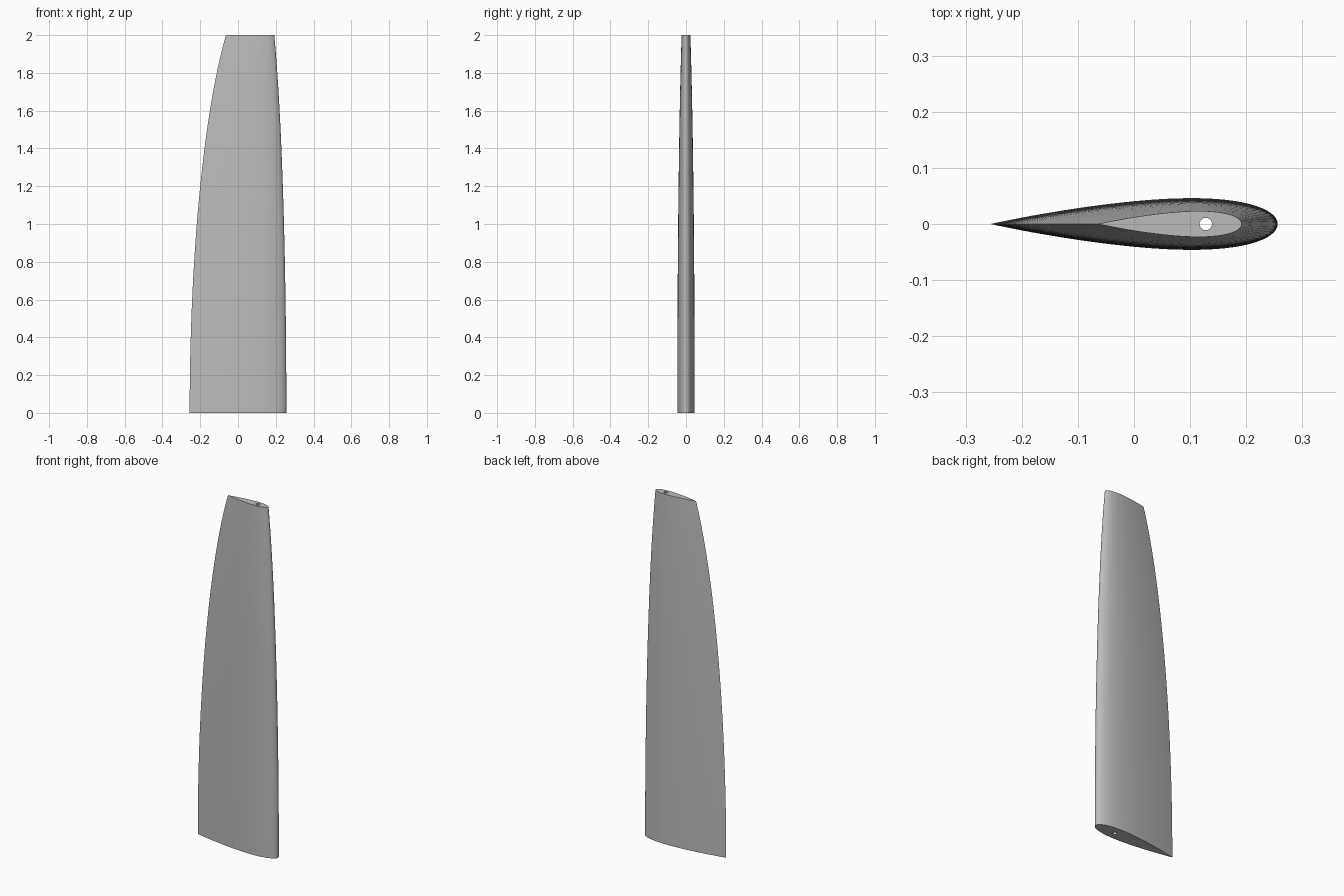
import bpy, bmesh, math

cube = bpy.data.objects.get("Cube")
if cube:
    bpy.data.objects.remove(cube, do_unlink=True)

HEIGHT, ROOT_CHORD, PIVOT_X = 2.0, 0.512, 0.128
THICKNESS, HOLE_RADIUS = 0.18, 0.011
ELLIPSE_LENGTH = HEIGHT / math.sqrt(0.75)   # chord halves at the tip
SIDE_STEPS, LAYERS, HOLE_SIDES = 40, 40, 32


def half_thickness(t):
    """Symmetric foil thickness at chord fraction t, closed at the tail."""
    return 5 * THICKNESS * (0.2969 * math.sqrt(t) - 0.126 * t - 0.3516 * t**2
                            + 0.2843 * t**3 - 0.1036 * t**4)


def foil_section():
    """Closed outline around the foil, tail to nose and back."""
    points = []
    for i in range(2 * SIDE_STEPS):
        angle = math.pi * i / SIDE_STEPS
        t = (1 + math.cos(angle)) / 2
        side = 1 if i <= SIDE_STEPS else -1
        points.append((0.25 - t, side * half_thickness(t)))
    return points


def add_ring(bm, points, scale, z):
    return [bm.verts.new((PIVOT_X + x * scale, y * scale, z)) for x, y in points]


def skin(bm, rings):
    for low, high in zip(rings, rings[1:]):
        for i in range(len(low)):
            j = (i + 1) % len(low)
            bm.faces.new((low[i], low[j], high[j], high[i]))


def ring_edges(bm, ring):
    return [bm.edges.get((ring[i - 1], ring[i])) for i in range(len(ring))]


bm = bmesh.new()

# Outer skin with elliptical taper about the quarter-chord line
section = foil_section()
outer = []
for k in range(LAYERS + 1):
    z = HEIGHT * k / LAYERS
    chord = ROOT_CHORD * math.sqrt(1 - (z / ELLIPSE_LENGTH) ** 2)
    outer.append(add_ring(bm, section, chord, z))
skin(bm, outer)

# Rod hole running the full height
circle = [(math.cos(math.tau * i / HOLE_SIDES), math.sin(math.tau * i / HOLE_SIDES))
          for i in range(HOLE_SIDES)]
hole = [add_ring(bm, circle, HOLE_RADIUS, z) for z in (0, HEIGHT)]
skin(bm, hole)

# Flat end caps around the hole
for end in (0, -1):
    edges = ring_edges(bm, outer[end]) + ring_edges(bm, hole[end])
    bmesh.ops.triangle_fill(bm, edges=edges, use_beauty=True, use_dissolve=False)

bmesh.ops.recalc_face_normals(bm, faces=bm.faces)
mesh = bpy.data.meshes.new("foil_blade")
bm.to_mesh(mesh)
bm.free()

blade = bpy.data.objects.new("foil_blade", mesh)
bpy.context.collection.objects.link(blade)

# Plain grey finish
grey = bpy.data.materials.new("light_grey")
grey.use_nodes = True
grey.diffuse_color = (0.5, 0.5, 0.5, 1)
grey.node_tree.nodes["Principled BSDF"].inputs["Base Color"].default_value = (0.5, 0.5, 0.5, 1)
mesh.materials.append(grey)

bpy.ops.object.select_all(action="DESELECT")
blade.select_set(True)
bpy.context.view_layer.objects.active = blade
bpy.ops.object.shade_smooth_by_angle(angle=math.radians(30))
